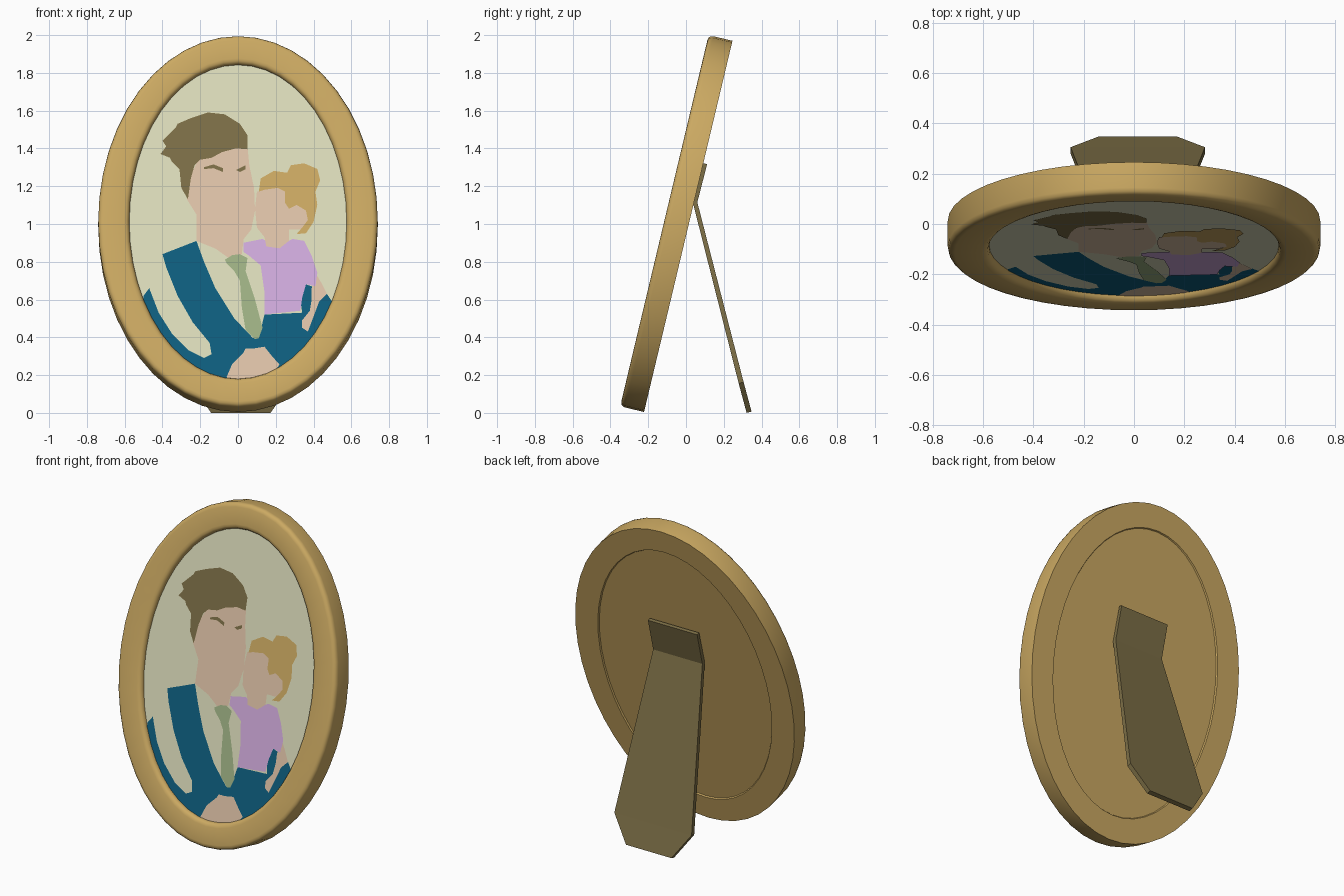
import bpy, bmesh, math
from mathutils import Vector

if "Cube" in bpy.data.objects:
    bpy.data.objects.remove(bpy.data.objects["Cube"])

TILT = math.radians(13.4)
S, C = math.sin(TILT), math.cos(TILT)
ORIGIN = Vector((0, -0.1145, 1.0175))      # centre of the frame's front face
SEG = 48
PIC_A, PIC_B, PIC_D = 0.576, 0.855, 0.03   # picture half-axes and recess


def material(name, r, g, b):
    m = bpy.data.materials.new(name)
    lin = [((c / 255 + 0.055) / 1.055) ** 2.4 for c in (r, g, b)]
    m.diffuse_color = (*lin, 1)
    m.use_nodes = True
    m.node_tree.nodes["Principled BSDF"].inputs["Base Color"].default_value = m.diffuse_color
    return m


gold = material("gold", 203, 169, 98)
cream = material("cream", 219, 219, 186)
brown = material("olive_brown", 124, 110, 70)
skin = material("skin", 222, 194, 167)
teal = material("teal", 14, 94, 126)
lilac = material("lilac", 207, 170, 219)
green = material("sage_green", 158, 177, 132)


def place(u, v, d):
    """Leaning frame coordinates (across, up, depth) to world."""
    return ORIGIN + Vector((u, v * S + d * C, v * C - d * S))


def finish(bm, name, mat, smooth=False):
    me = bpy.data.meshes.new(name)
    bm.to_mesh(me)
    bm.free()
    me.materials.append(mat)
    ob = bpy.data.objects.new(name, me)
    bpy.context.collection.objects.link(ob)
    if smooth:
        bpy.ops.object.select_all(action='DESELECT')
        ob.select_set(True)
        bpy.context.view_layer.objects.active = ob
        bpy.ops.object.shade_smooth_by_angle(angle=math.radians(40))
    return ob


# Oval frame: profile of (inset from the outer edge, depth) swept round an ellipse
profile = [(0.165, 0.036), (0.164, 0.022), (0.158, 0.010), (0.148, 0.003), (0.134, 0),
           (0.028, 0), (0.014, 0.003), (0.004, 0.012), (0, 0.026),
           (0, 0.13), (0.155, 0.13), (0.16, 0.122)]
bm = bmesh.new()
rings = []
for w, d in profile:
    ring = []
    for i in range(SEG):
        t = 2 * math.pi * i / SEG
        ring.append(bm.verts.new(place((0.74 - w) * math.cos(t),
                                       (1.01 - w * 0.94) * math.sin(t), d)))
    rings.append(ring)
for p, q in zip(rings, rings[1:]):
    for i in range(SEG):
        j = (i + 1) % SEG
        bm.faces.new((p[i], p[j], q[j], q[i]))
bm.faces.new(rings[-1])                    # back panel
bmesh.ops.recalc_face_normals(bm, faces=bm.faces)
if sum((f.normal.dot(f.calc_center_median() - place(0, 0, 0.06)) for f in bm.faces
        if abs(f.calc_center_median().x) > 0.7)) < 0:
    bmesh.ops.reverse_faces(bm, faces=bm.faces)
finish(bm, "oval_frame", gold, True)


# Picture: thin flat shapes, clipped to the oval opening
def flat(name, mat, layer, uv):
    d = PIC_D - 0.0012 * layer
    bm = bmesh.new()
    f = bm.faces.new([bm.verts.new(place(u, v, d)) for u, v in uv])
    f.normal_update()
    if f.normal.y > 0:
        f.normal_flip()
    bmesh.ops.triangulate(bm, faces=[f])
    finish(bm, name, mat)


def shape(name, mat, layer, pts):
    """Points are front-view (x, z) in hundredths."""
    uv = []
    for k, (x0, z0) in enumerate(pts):
        x1, z1 = pts[(k + 1) % len(pts)]
        n = max(1, int(math.hypot(x1 - x0, z1 - z0) / 4))
        for i in range(n):
            u = (x0 + (x1 - x0) * i / n) / 100
            z = (z0 + (z1 - z0) * i / n) / 100
            v = (z - ORIGIN.z + PIC_D * S) / C
            r = max(1, math.hypot(u / PIC_A, v / PIC_B))
            uv.append((u / r, v / r))
    flat(name, mat, layer, uv)


flat("picture_background", cream, 0,
     [(PIC_A * math.cos(2 * math.pi * i / SEG), PIC_B * math.sin(2 * math.pi * i / SEG))
      for i in range(SEG)])

shape("adult_face", skin, 1, [
    (-24, 128), (-20, 136), (-8, 141), (5, 141), (6, 131), (8.5, 119), (9, 107), (7, 97),
    (3, 92), (2, 84), (-5, 82), (-12, 87), (-22, 91), (-22, 105), (-27, 113), (-27, 122)])
shape("jacket", teal, 1, [
    (-40, 84), (-22, 91), (-18, 80), (-12, 66), (-2, 50), (8, 39.5), (11, 39.5), (14, 52),
    (34, 53), (33, 60), (36, 68), (39, 67), (41, 58), (47, 63), (51, 58), (50, 30), (20, 0),
    (-20, 0), (-45, 30), (-55, 50), (-50, 62), (-47, 66), (-42, 53), (-35, 42), (-26, 33),
    (-18, 29), (-14, 31), (-15, 37), (-24, 48), (-32, 62), (-38, 77)])
shape("adult_hair", brown, 2, [
    (-40, 144), (-33, 151), (-32, 153), (-25, 156), (-16, 159), (-7, 158), (1, 153), (5, 147),
    (5, 139.5), (-1, 140), (-8.5, 138), (-14, 135), (-20, 134), (-23, 131), (-25, 124),
    (-26.5, 113), (-30, 119), (-31, 129), (-35, 133), (-36, 135), (-41, 137), (-38, 141)])
shape("left_brow", brown, 2, [
    (-18, 130), (-13, 131.5), (-8, 129.5), (-8, 127.5), (-13, 129.5), (-18, 129)])
shape("right_brow", brown, 2, [(-1, 128.5), (4, 131), (4, 129), (1, 127.5)])
shape("hand", skin, 2, [
    (-6, 19), (-3, 26), (3, 32), (4, 34), (8, 34), (14, 35), (18, 30), (22, 25.5),
    (20, 15), (-6, 10)])
shape("necktie", green, 2, [
    (-7, 81), (-3, 83.5), (1, 84), (5, 82), (4, 75), (9, 60), (13, 45), (11, 39.5), (9, 39),
    (4, 44), (2, 56), (1, 70), (-2, 75), (-6, 79)])
shape("child_arm", skin, 2, [
    (41, 74), (44, 69), (47, 63), (43, 59), (40, 51), (37, 43), (34, 45), (34, 49),
    (38, 54), (39, 60), (39, 66)])
shape("child_top", lilac, 3, [
    (3, 90), (13, 92), (20, 88), (29, 92), (35, 91), (39, 83), (42, 74), (41, 67), (36, 68),
    (34, 61), (33, 54), (14, 52), (14, 64), (12, 78), (6, 83), (3, 85)])
shape("child_face", skin, 4, [
    (10, 117), (20, 120), (26, 118), (28, 111), (36, 109), (38, 102), (33, 97), (27, 97),
    (27, 91), (22, 87), (15, 88), (14, 93), (10, 98), (9, 108)])
shape("child_hair", gold, 5, [
    (11, 117), (12, 124), (19, 128), (26, 127), (28, 131), (35, 132), (42, 129), (43.5, 123),
    (41, 117), (42, 110), (40, 101), (36, 95), (31, 94.5), (34, 98), (37, 102), (36, 107),
    (31, 110), (27, 108), (25, 111), (25, 117), (21, 119), (14, 118)])

# Folding stand: rows of (half width, inner y, inner z, outer y, outer z)
rows = [(0.17, 0.092, 1.322, 0.112, 1.317), (0.17, 0.036, 1.115, 0.060, 1.115),
        (0.267, 0.279, 0.156, 0.305, 0.163), (0.157, 0.321, 0.0, 0.347, 0.007)]
bm = bmesh.new()
loops = []
for w, yi, zi, yo, zo in rows:
    loops.append([bm.verts.new(p) for p in ((0.015 - w, yi, zi), (0.015 + w, yi, zi),
                                            (0.015 + w, yo, zo), (0.015 - w, yo, zo))])
for p, q in zip(loops, loops[1:]):
    for i in range(4):
        j = (i + 1) % 4
        bm.faces.new((p[i], p[j], q[j], q[i]))
bm.faces.new(loops[0])
bm.faces.new(loops[-1])
bmesh.ops.recalc_face_normals(bm, faces=bm.faces)
finish(bm, "stand", brown)
